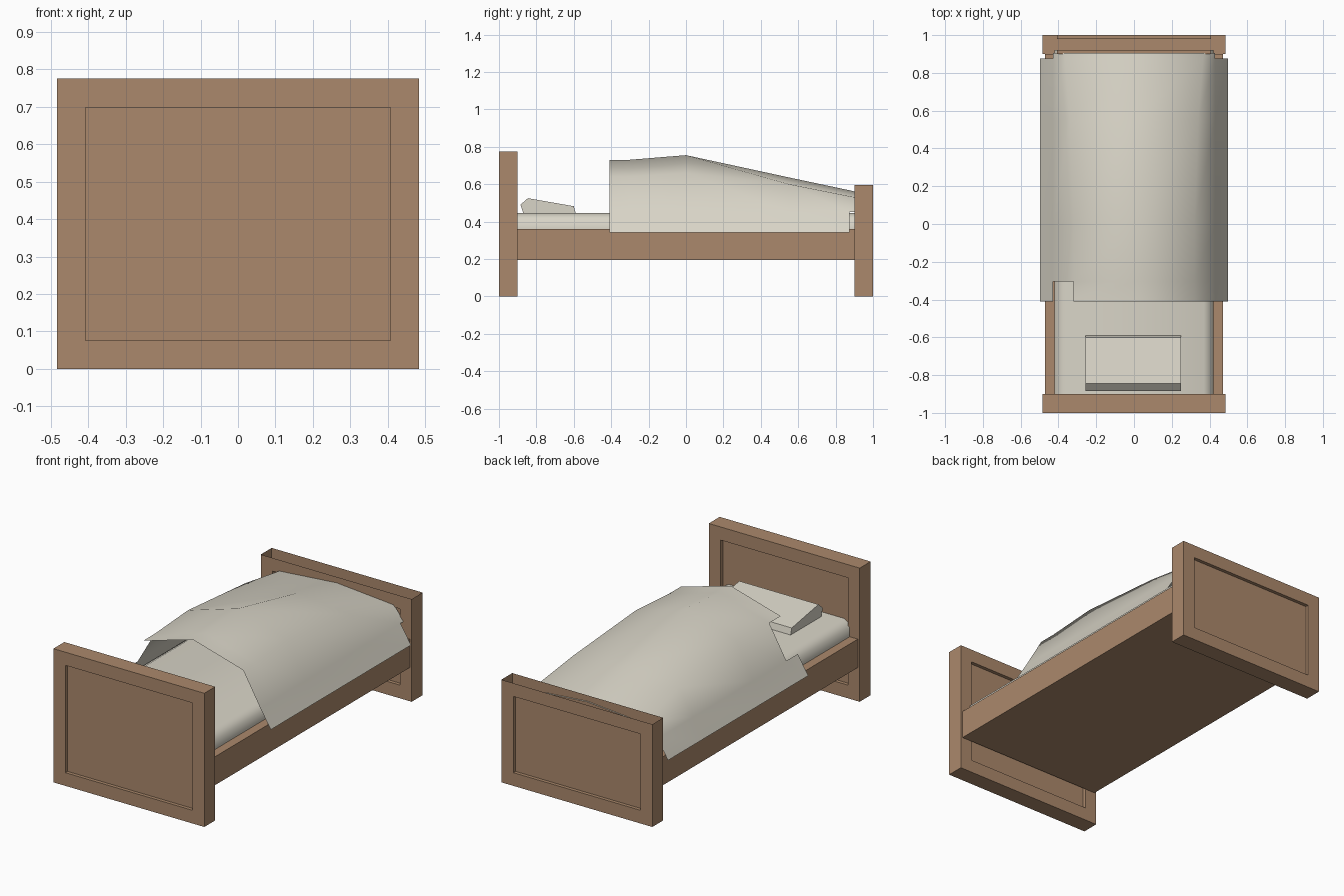
import bpy, bmesh, math
from mathutils import Vector

if "Cube" in bpy.data.objects:
    bpy.data.objects.remove(bpy.data.objects["Cube"])


def make_material(name, rgb):
    mat = bpy.data.materials.new(name)
    mat.use_nodes = True
    color = (*rgb, 1)
    mat.diffuse_color = color
    bsdf = next(n for n in mat.node_tree.nodes if n.type == 'BSDF_PRINCIPLED')
    bsdf.inputs["Base Color"].default_value = color
    return mat


wood = make_material("light brown wood", (0.41, 0.25, 0.15))
linen = make_material("off white linen", (0.69, 0.66, 0.57))


def finish(bm, name, mat, smooth_angle=None, closed=True):
    if closed:
        bmesh.ops.recalc_face_normals(bm, faces=bm.faces)
    mesh = bpy.data.meshes.new(name)
    bm.to_mesh(mesh)
    bm.free()
    mesh.materials.append(mat)
    obj = bpy.data.objects.new(name, mesh)
    bpy.context.collection.objects.link(obj)
    if smooth_angle:
        bpy.ops.object.select_all(action='DESELECT')
        obj.select_set(True)
        bpy.context.view_layer.objects.active = obj
        bpy.ops.object.shade_smooth_by_angle(angle=math.radians(smooth_angle))
    return obj


def box(lo, hi):
    bm = bmesh.new()
    bmesh.ops.create_cube(bm, size=1)
    lo, hi = Vector(lo), Vector(hi)
    bmesh.ops.scale(bm, vec=hi - lo, verts=bm.verts)
    bmesh.ops.translate(bm, vec=(lo + hi) / 2, verts=bm.verts)
    return bm


def panel_board(name, y, height, open_top=False):
    """Board with a recessed panel on its front and back."""
    bm = box((-0.484, y - 0.05, 0), (0.484, y + 0.05, height))
    bm.normal_update()
    sides = [f for f in bm.faces if abs(f.normal.y) > 0.9]
    top = [f for f in bm.faces if f.normal.z > 0.9]
    bmesh.ops.inset_individual(bm, faces=sides, thickness=0.108)
    for face in bmesh.ops.extrude_discrete_faces(bm, faces=sides)["faces"]:
        face.normal_update()
        bmesh.ops.translate(bm, vec=face.normal * -0.02, verts=face.verts)
    if open_top:
        bmesh.ops.delete(bm, geom=top, context='FACES_ONLY')
    return finish(bm, name, wood, closed=not open_top)


def prism(name, outline, depth_axis, start, end, mat, smooth_angle):
    """Closed outline swept along x or y."""
    bm = bmesh.new()

    def place(a, z, d):
        return (d, a, z) if depth_axis == 'X' else (a, d, z)

    rings = [[bm.verts.new(place(a, z, d)) for a, z in outline] for d in (start, end)]
    for ring in rings:
        bm.faces.new(ring)
    n = len(outline)
    for i in range(n):
        j = (i + 1) % n
        bm.faces.new((rings[0][i], rings[0][j], rings[1][j], rings[1][i]))
    return finish(bm, name, mat, smooth_angle)


# Frame
panel_board("headboard", -0.95, 0.775)
panel_board("footboard", 0.95, 0.595, open_top=True)
finish(box((-0.472, -0.9, 0.195), (0.472, 0.9, 0.36)), "bed_base", wood)

# Mattress with bevelled long edges
half = [(0.42, 0.355), (0.42, 0.415), (0.37, 0.445)]
prism("mattress", half + [(-x, z) for x, z in reversed(half)],
      'Y', -0.92, 0.92, linen, 60)

# Wedge-shaped pillow
prism("pillow", [(-0.87, 0.445), (-0.885, 0.49), (-0.845, 0.525),
                 (-0.6, 0.482), (-0.59, 0.445)],
      'X', -0.258, 0.25, linen, 35)

# Blanket: one arched sheet; rows hold y, ridge height, shoulder x, shoulder height
rows = [(-0.41, 0.73, 0.32, 0.64), (-0.305, 0.73, 0.32, 0.64),
        (0, 0.755, 0.32, 0.66), (0.55, 0.636, 0.34, 0.60),
        (0.875, 0.567, 0.365, 0.535), (0.905, 0.56, 0.367, 0.53)]
bm = bmesh.new()
grid = []
for y, ridge, sx, sz in rows:
    side = [(0.497, 0.342), (0.43, 0.45), (sx, sz)]
    line = [(-x, z) for x, z in side] + [(0, ridge)] + side[::-1]
    grid.append([bm.verts.new((x, y, z)) for x, z in line])
last_row, last_col = len(rows) - 2, len(grid[0]) - 2
for r in range(last_row + 1):
    for c in range(last_col + 1):
        notch = r == 0 and c == 1
        short_flap = r == last_row and c in (0, last_col)
        if not (notch or short_flap):
            bm.faces.new((grid[r][c], grid[r][c + 1], grid[r + 1][c + 1], grid[r + 1][c]))
loose = [v for v in bm.verts if not v.link_faces]
bmesh.ops.delete(bm, geom=loose, context='VERTS')
finish(bm, "blanket", linen, 70, closed=False)
